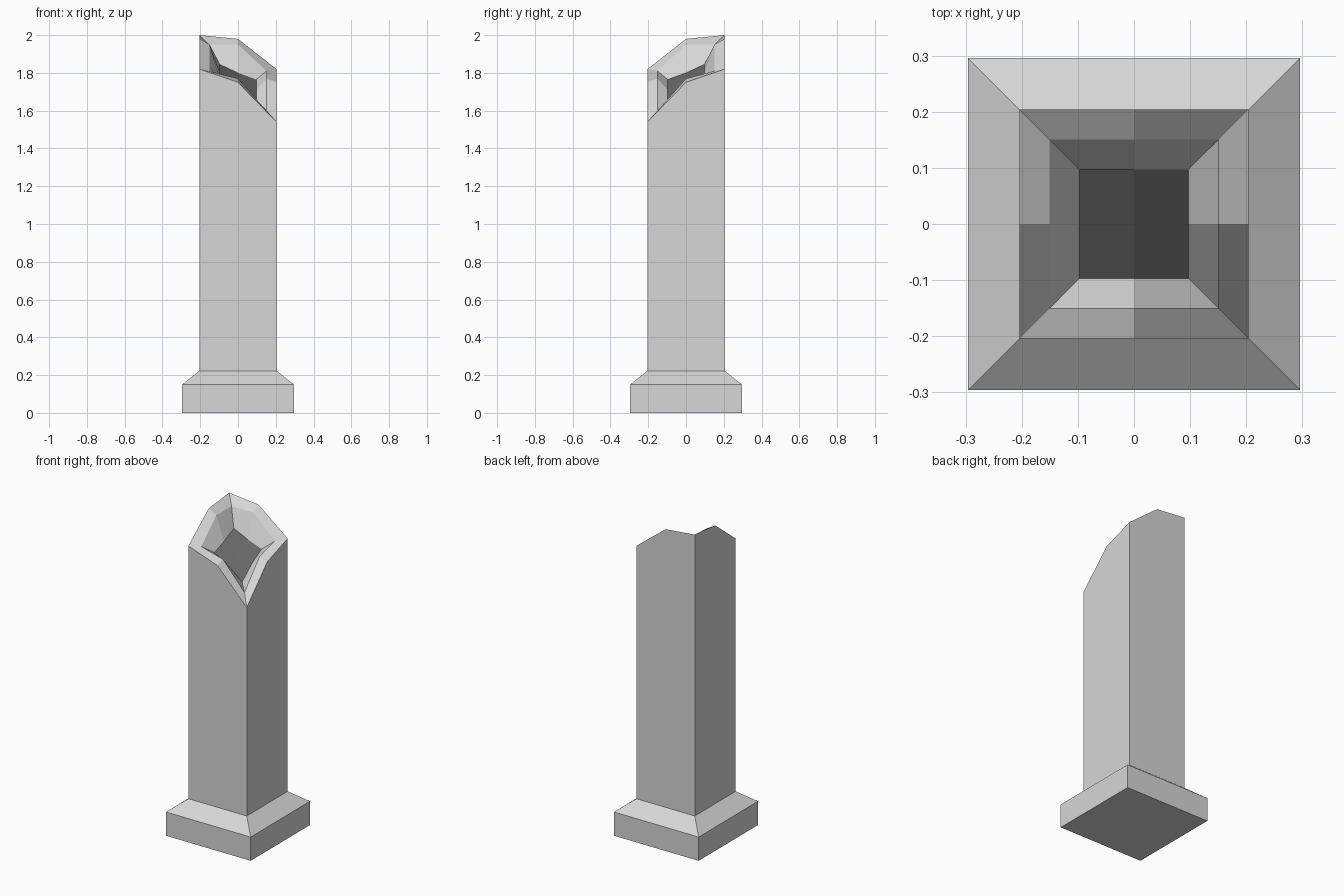
import bpy
import bmesh

if "Cube" in bpy.data.objects:
    bpy.data.objects.remove(bpy.data.objects["Cube"])


def material(name, v):
    m = bpy.data.materials.new(name)
    m.diffuse_color = (v, v, v, 1)
    m.use_nodes = True
    m.node_tree.nodes["Principled BSDF"].inputs["Base Color"].default_value = m.diffuse_color
    return m


stone = material("pale_stone", 0.68)
dark = material("dark_core", 0.14)

# Corners and side midpoints of a square, counter-clockwise from front left
SQUARE = [(-1, -1), (0, -1), (1, -1), (1, 0), (1, 1), (0, 1), (-1, 1), (-1, 0)]


def ring(bm, half, heights):
    return [bm.verts.new((x * half, y * half, z)) for (x, y), z in zip(SQUARE, heights)]


def loft(bm, rings):
    for a, b in zip(rings, rings[1:]):
        for i in range(8):
            j = (i + 1) % 8
            bm.faces.new((a[i], a[j], b[j], b[i]))


def finish(bm, name):
    me = bpy.data.meshes.new(name)
    bm.to_mesh(me)
    bm.free()
    me.materials.append(stone)
    me.materials.append(dark)
    ob = bpy.data.objects.new(name, me)
    bpy.context.collection.objects.link(ob)
    return ob


# Plinth with sloped shoulder
bm = bmesh.new()
rings = [ring(bm, h, [z] * 8) for h, z in ((0.296, 0), (0.296, 0.15), (0.204, 0.223))]
loft(bm, rings)
bm.faces.new(rings[0][::-1])
finish(bm, "plinth")

# Broken shaft: outer walls, jagged rim, sunken dark core
bm = bmesh.new()
rings = [
    ring(bm, 0.204, [0.223] * 8),
    ring(bm, 0.204, [1.82, 1.75, 1.54, 1.75, 1.82, 1.98, 2.0, 1.98]),
    ring(bm, 0.151, [1.81, 1.77, 1.60, 1.77, 1.81, 1.95, 1.95, 1.95]),
    ring(bm, 0.097, [1.765, 1.71, 1.63, 1.71, 1.765, 1.80, 1.845, 1.80]),
]
loft(bm, rings)
core = rings[-1]
for ids in ((1, 2, 3, 4, 5), (5, 6, 7, 0, 1)):
    bm.faces.new([core[i] for i in ids]).material_index = 1
finish(bm, "broken_shaft")
